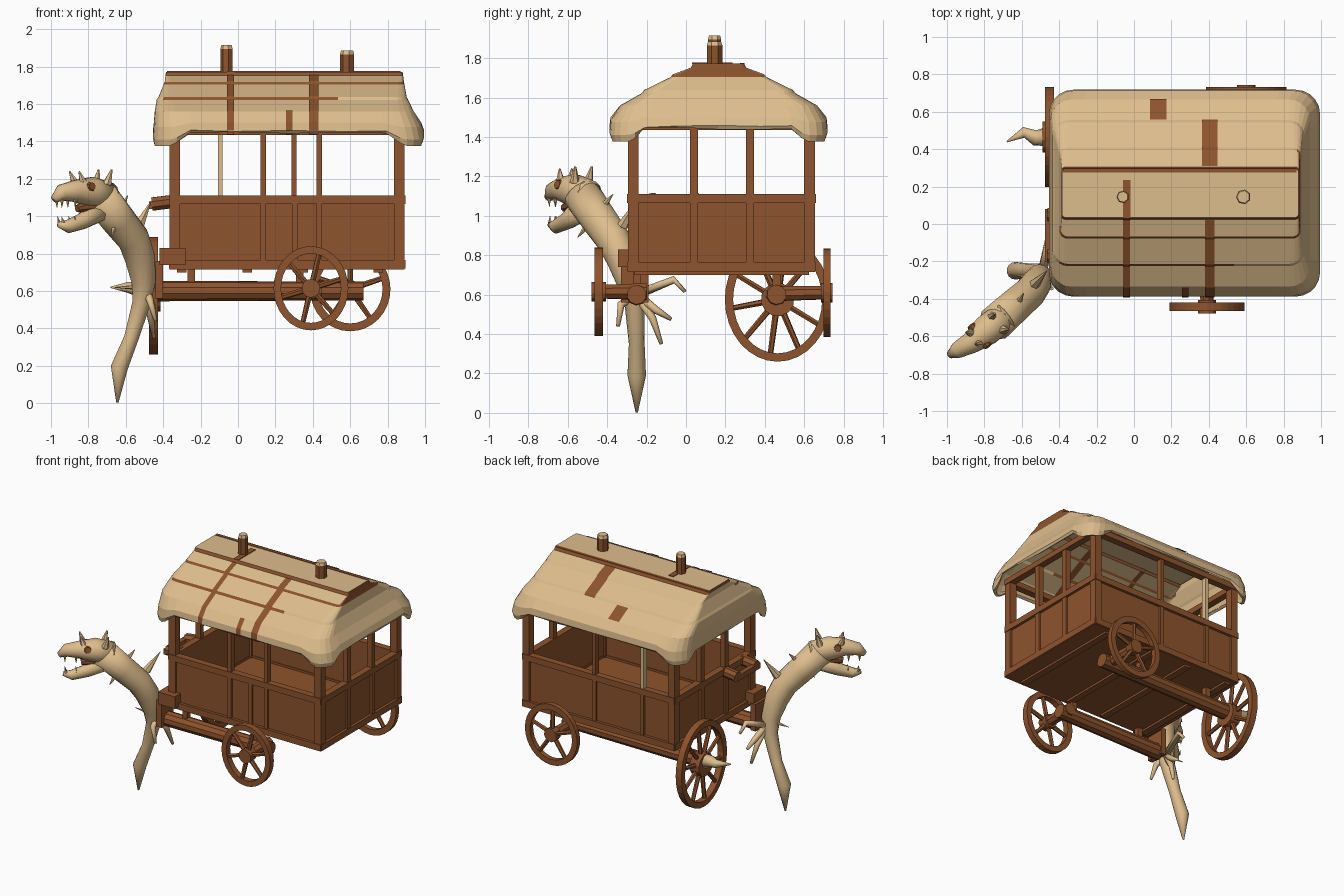
import bpy, bmesh, math, random
from mathutils import Vector as V

if "Cube" in bpy.data.objects:
    bpy.data.objects.remove(bpy.data.objects["Cube"])

random.seed(3)

def material(name, rgb):
    m = bpy.data.materials.new(name)
    m.diffuse_color = (*rgb, 1)
    m.use_nodes = True
    m.node_tree.nodes["Principled BSDF"].inputs["Base Color"].default_value = m.diffuse_color
    return m

TAN = material("pale tan", (0.73, 0.51, 0.265))
BROWN = material("wood brown", (0.27, 0.087, 0.026))

def add(name, verts, faces, mats, smooth=False):
    me = bpy.data.meshes.new(name)
    me.from_pydata(verts, [], faces)
    bm = bmesh.new()
    bm.from_mesh(me)
    bmesh.ops.recalc_face_normals(bm, faces=bm.faces)
    bm.to_mesh(me)
    bm.free()
    for m in mats:
        me.materials.append(m)
    for p in me.polygons:
        p.use_smooth = smooth
    ob = bpy.data.objects.new(name, me)
    bpy.context.collection.objects.link(ob)
    return ob

def box(name, lo, hi, mat=BROWN):
    v = [(x, y, z) for x in (lo[0], hi[0]) for y in (lo[1], hi[1]) for z in (lo[2], hi[2])]
    f = [(0, 1, 3, 2), (4, 6, 7, 5), (0, 4, 5, 1), (2, 3, 7, 6), (0, 2, 6, 4), (1, 5, 7, 3)]
    return add(name, v, f, [mat])

def tube(name, pts, mat=TAN, n=10, smooth=True, ref=(0.64, -0.77, 0.05)):
    """Sweep circles (x, y, z, radius) along a path."""
    P = [V(p[:3]) for p in pts]
    verts, faces = [], []
    for i, p in enumerate(P):
        t = (P[min(i + 1, len(P) - 1)] - P[max(i - 1, 0)]).normalized()
        r = V(ref)
        if abs(t.dot(r.normalized())) > 0.9:
            r = V((0.1, 0.1, 1))
        u = (r - t * r.dot(t)).normalized()
        w = t.cross(u)
        for k in range(n):
            a = 2 * math.pi * (k + 0.5) / n
            verts.append(p + (u * math.cos(a) + w * math.sin(a)) * pts[i][3])
    for i in range(len(P) - 1):
        for k in range(n):
            j = (k + 1) % n
            faces.append((i * n + k, i * n + j, (i + 1) * n + j, (i + 1) * n + k))
    faces += [tuple(range(n)), tuple(range((len(P) - 1) * n, len(P) * n))]
    return add(name, verts, faces, [mat], smooth)

def rod(name, p, q, r1, r2, mat=BROWN, n=8):
    return tube(name, [(*p, r1), (*q, r2)], mat, n, False)

def wheel(name, c, axis, ru, rz, width, rim, spokes, hub):
    """Spoked wheel; axis 'x' or 'y' is the axle direction."""
    def put(u, v, w):
        return V(c) + (V((w, u, v)) if axis == 'x' else V((u, w, v)))
    n, verts, faces = 32, [], []
    for k in range(n):
        a = 2 * math.pi * k / n
        for d, w in ((0, -1), (0, 1), (rim, 1), (rim, -1)):
            verts.append(put((ru - d) * math.cos(a), (rz - d) * math.sin(a), w * width / 2))
    for k in range(n):
        j = (k + 1) % n
        for s in range(4):
            t = (s + 1) % 4
            faces.append((k * 4 + s, j * 4 + s, j * 4 + t, k * 4 + t))
    add(name + "_rim", verts, faces, [BROWN])
    for k in range(spokes):
        a = 2 * math.pi * (k + 0.25) / spokes
        e = put((ru - rim / 2) * math.cos(a), (rz - rim / 2) * math.sin(a), 0)
        rod(name + "_spoke", put(0, 0, 0), e, 0.017, 0.014, BROWN, 6)
    rod(name + "_hub", put(0, 0, -width * 0.8), put(0, 0, width * 0.8), hub, hub, BROWN, 12)

# carriage body
X0, X1, Y0, Y1 = -0.365, 0.89, -0.295, 0.655
box("floor", (X0, Y0, 0.715), (X1, Y1, 0.75))
for y, s in ((Y0, 1), (Y1, -1)):
    a, b = sorted((y + s * 0.015, y + s * 0.04))
    box("side_panel", (X0 + .02, a, 0.74), (X1 - .02, b, 1.09))
    for z0, z1 in ((0.72, 0.765), (1.065, 1.11), (1.435, 1.475)):
        a, b = sorted((y - s * 0.005, y + s * 0.045))
        box("side_rail", (X0, a, z0), (X1, b, z1))
for x, s in ((X0, 1), (X1, -1)):
    a, b = sorted((x + s * 0.015, x + s * 0.04))
    box("end_panel", (a, Y0 + .02, 0.74), (b, Y1 - .02, 1.09))
    for z0, z1 in ((0.72, 0.765), (1.065, 1.11), (1.435, 1.475)):
        a, b = sorted((x - s * 0.005, x + s * 0.045))
        box("end_rail", (a, Y0, z0), (b, Y1, z1))
    for y in (0.04, 0.325):
        a, b = sorted((x, x + s * 0.04))
        box("end_post", (a, y - 0.02, 0.73), (b, y + 0.02, 1.46))
    for y in (Y0, Y1 - 0.055):
        cx = x if s > 0 else x - 0.055
        box("corner_post", (cx, y, 0.72), (cx + 0.055, y + 0.055, 1.46))
for x in (0.135, 0.435):
    box("front_post", (x - 0.014, Y0, 0.73), (x + 0.014, Y0 + 0.04, 1.46))
for x, m in ((-0.095, TAN), (0.3, BROWN)):
    box("back_post", (x - 0.013, Y1 - 0.04, 1.1), (x + 0.013, Y1, 1.46), m)
    box("back_panel_strip", (x - 0.015, Y1 - 0.04, 0.73), (x + 0.015, Y1, 1.1))
box("front_panel_strip", (0.29, Y0, 0.73), (0.32, Y0 + 0.04, 1.1))

# roof shell: rounded rings from ridge to eave (z, half depth, x min, x max, corner radius)
YC = 0.165
LEVELS = [(1.772, .13, -.385, .88, .02), (1.752, .14, -.388, .883, .02),
          (1.718, .232, -.392, .887, .04), (1.704, .243, -.398, .89, .04),
          (1.638, .378, -.425, .902, .07), (1.622, .39, -.435, .91, .08),
          (1.56, .50, -.445, .94, .11), (1.50, .548, -.45, .98, .13),
          (1.455, .553, -.455, .995, .13), (1.445, .543, -.45, .985, .12)]
verts, faces, N = [], [], 0
for li, (z, h, xa, xb, r) in enumerate(LEVELS):
    drop = (li - 6) * 0.023 if li > 6 else 0
    ring = []
    for q, (sx, sy) in enumerate(((1, 1), (-1, 1), (-1, -1), (1, -1))):
        cx = (xb - r) if sx > 0 else (xa + r)
        for k in range(6):
            a = math.pi / 2 * (q + k / 5)
            ring.append((cx + r * math.cos(a), YC + sy * (h - r) + r * math.sin(a),
                         z - drop * (1.0 if 0 < k < 5 else 0.75)))
        # straight run to the next corner, split so only the corners droop
        for f in (0.06, 0.25, 0.5, 0.75, 0.94):
            if q % 2 == 0:
                x = (cx + f * (xa + r - cx)) if q == 0 else (cx + f * (xb - r - cx))
                y = YC + sy * h
            else:
                x = xa if q == 1 else xb
                y = YC + sy * (h - r) * (1 - 2 * f)
            jag = random.uniform(-0.008, 0.006) if li > 7 else 0
            ring.append((x, y, z + jag))
    N = len(ring)
    verts += ring
for i in range(len(LEVELS) - 1):
    for k in range(N):
        j = (k + 1) % N
        faces.append((i * N + k, i * N + j, (i + 1) * N + j, (i + 1) * N + k))
faces.append(tuple(range(N)))
roof = add("roof", verts, faces, [TAN, BROWN])
for i, p in enumerate(roof.data.polygons):
    row, c = i // N, p.center
    brown = (row == 0 or (row == 2 and (c.y < 0 or c.x > 0.87))
             or (row == 4 and c.y < -0.2 and c.x < 0.6)      # broken seam lines
             or (row == 1 and c.x > 0.87 and abs(p.normal.x) > 0.5))
    p.material_index = int(brown and i < N * (len(LEVELS) - 1))
mod = roof.modifiers.new("thickness", 'SOLIDIFY')
mod.thickness = 0.018
mod.offset = -1

# brown bands over the roof, showing through underneath
def band(x, w, side, first, last):
    for name, o in (("roof_band", 0.004), ("roof_lining_band", -0.018)):
        vs, fs = [], []
        for z, h, *_ in LEVELS[first:last]:
            y = YC + side * (h + o)
            vs += [(x - w / 2, y, z + o), (x + w / 2, y, z + o)]
        for i in range(len(vs) // 2 - 1):
            fs.append((2 * i, 2 * i + 1, 2 * i + 3, 2 * i + 2))
        add(name, vs, fs, [BROWN])

band(-0.04, 0.036, -1, 0, 9)
band(0.405, 0.05, -1, 1, 9)
band(0.405, 0.085, 1, 1, 6)
band(0.275, 0.035, -1, 6, 9)
band(0.13, 0.09, 1, 5, 7)
box("ridge_band", (-0.06, 0.03, 1.771), (-0.02, 0.235, 1.777))
box("ridge_seam", (-0.38, 0.275, 1.768), (0.87, 0.297, 1.776))

# chimneys
for x, r, top in ((-0.06, 0.034, 1.915), (0.585, 0.04, 1.885)):
    rod("chimney", (x, 0.145, 1.76), (x, 0.145, top - 0.02), r, r, BROWN, 7)
    rod("chimney_cap", (x, 0.145, top - 0.02), (x, 0.145, top), r, r * 0.85, TAN, 7)

# wheels, axles and beams
wheel("front_wheel", (0.39, -0.443, 0.615), 'y', 0.2, 0.225, 0.045, 0.04, 6, 0.05)
wheel("back_wheel", (0.6, 0.715, 0.61), 'y', 0.215, 0.225, 0.036, 0.042, 5, 0.05)
wheel("end_wheel", (-0.452, 0.465, 0.575), 'x', 0.268, 0.315, 0.048, 0.042, 10, 0.085)
rod("back_beam", (-0.45, 0.46, 0.6), (0.67, 0.46, 0.6), 0.055, 0.05, BROWN, 10)
rod("front_beam", (-0.43, -0.25, 0.6), (0.45, -0.25, 0.6), 0.055, 0.05, BROWN, 10)
rod("front_axle", (0.39, -0.47, 0.615), (0.39, -0.2, 0.615), 0.035, 0.045)
rod("back_axle", (0.6, 0.73, 0.61), (0.6, 0.44, 0.605), 0.035, 0.04)
for x in (-0.25, 0.33):
    box("front_hanger", (x - 0.02, -0.27, 0.6), (x + 0.02, -0.23, 0.73))
    box("back_hanger", (x - 0.02, 0.44, 0.6), (x + 0.02, 0.48, 0.73))
for x in (-0.3, 0.05, 0.35, 0.75):
    box("floor_joist", (x - 0.025, Y0 + .03, 0.7), (x + 0.025, Y1 - .03, 0.72))
box("hitch_block", (-0.42, -0.345, 0.74), (-0.28, -0.2, 0.83))
box("hitch_plate", (-0.44, -0.33, 0.56), (-0.4, -0.19, 0.76))
box("end_rail_bar", (-0.475, -0.2, 1.04), (-0.44, 0.08, 1.08))
for y in (-0.17, 0.05):
    rod("end_rail_arm", (-0.46, y, 1.065), (-0.34, y, 1.08), 0.038, 0.038)

# creature: neck running down into a single leg
tube("neck_and_leg", [(-.74, -.53, 1.11, .098), (-.64, -.44, .98, .093), (-.56, -.37, .88, .088),
     (-.525, -.32, .78, .083), (-.505, -.28, .65, .066), (-.515, -.26, .54, .05),
     (-.57, -.25, .35, .04), (-.635, -.25, .19, .047), (-.645, -.25, .003, .006)], n=14)
tube("upper_head", [(-.69, -.49, 1.10, .08), (-.79, -.57, 1.13, .083), (-.87, -.635, 1.135, .06),
     (-.945, -.675, 1.125, .045), (-.985, -.70, 1.09, .02)], n=12)
tube("lower_jaw", [(-.73, -.52, 1.04, .065), (-.83, -.60, .975, .045),
     (-.91, -.66, .945, .036), (-.96, -.69, .955, .015)])
rod("mouth_lining", (-.78, -.56, 1.06), (-.86, -.62, 1.04), 0.045, 0.02)
side = V((0.64, -0.77, 0))
for s in (-1, 1):
    def at(x, y, z, d):
        return V((x, y, z)) + side * s * d
    rod("eye", at(-.825, -.598, 1.155, .05), at(-.825, -.598, 1.16, .074), 0.03, 0.022)
    rod("brow_horn", at(-.85, -.61, 1.18, .035), at(-.875, -.61, 1.24, .04), 0.022, 0.004, TAN, 6)
    rod("ear_horn", at(-.73, -.53, 1.17, .045), at(-.71, -.52, 1.25, .055), 0.026, 0.005, TAN, 6)
    for i in range(2):
        x, y = -.89 - .065 * i, -.64 - .037 * i
        rod("upper_tooth", at(x, y, 1.095, .033 - .01 * i), at(x, y, 1.045, .03 - .01 * i), 0.012, 0.001, TAN, 5)
        rod("lower_tooth", at(x + .01, y, .965, .025 - .008 * i), at(x, y, 1.0, .025 - .008 * i), 0.01, 0.001, TAN, 5)

# spikes on the neck and claws beside the leg
for p, q, r in (((-.62, -.42, 1.05), (-.59, -.37, 1.11), .02), ((-.53, -.32, .95), (-.465, -.25, 1.08), .03),
                ((-.66, -.5, .95), (-.675, -.55, .89), .018), ((-.56, -.28, .62), (-.66, -.27, .62), .012)):
    rod("neck_spike", p, q, r, 0.002, TAN, 6)
for a, b in (((-.47, -.17, .48), (-.45, -.125, .35)), ((-.46, -.15, .52), (-.45, -.075, .475)),
             ((-.45, -.06, .675), (-.44, -.005, .615)), ((-.47, -.33, .55), (-.44, -.345, .44))):
    tube("claw", [(-.49, -.25, .6, .025), (*a, .02), (*b, .01)], TAN, 7)

# bony claw on the end wheel hub
tube("hub_claw", [(-.45, .47, .6, .055), (-.53, .46, .61, .042), (-.59, .49, .62, .03), (-.68, .44, .62, .004)], TAN, 8)
